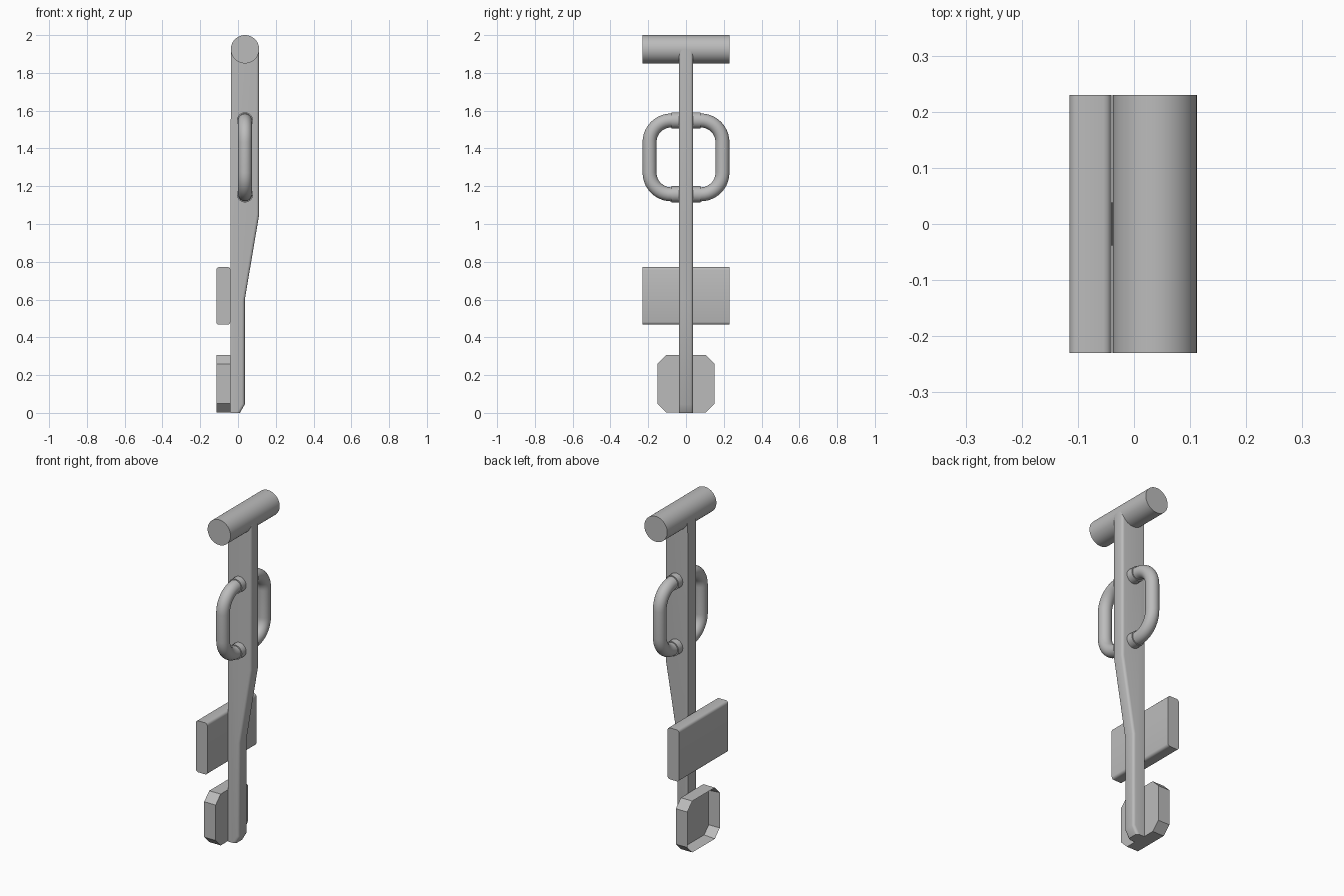
import bpy, bmesh, math
from mathutils import Vector

cube = bpy.data.objects.get("Cube")
if cube:
    bpy.data.objects.remove(cube, do_unlink=True)

grey = bpy.data.materials.new("grey")
grey.use_nodes = True
grey.diffuse_color = (0.5, 0.5, 0.5, 1)
grey.node_tree.nodes["Principled BSDF"].inputs["Base Color"].default_value = (0.5, 0.5, 0.5, 1)


def finish(name, bm, angle=35):
    """Turn a bmesh into a smooth shaded grey object."""
    bmesh.ops.recalc_face_normals(bm, faces=bm.faces)
    mesh = bpy.data.meshes.new(name)
    bm.to_mesh(mesh)
    bm.free()
    obj = bpy.data.objects.new(name, mesh)
    bpy.context.collection.objects.link(obj)
    mesh.materials.append(grey)
    bpy.ops.object.select_all(action='DESELECT')
    obj.select_set(True)
    bpy.context.view_layer.objects.active = obj
    bpy.ops.object.shade_smooth_by_angle(angle=math.radians(angle))
    return obj


def prism(points, offset):
    """Extrude a closed outline of 3D points along an offset."""
    bm = bmesh.new()
    face = bm.faces.new([bm.verts.new(p) for p in points])
    ext = bmesh.ops.extrude_face_region(bm, geom=[face])
    bmesh.ops.translate(bm, vec=offset,
                        verts=[v for v in ext["geom"] if isinstance(v, bmesh.types.BMVert)])
    bmesh.ops.recalc_face_normals(bm, faces=bm.faces)
    return bm


def tube(name, path, radius, sides=24):
    """Sweep a circle along a path lying in a plane of constant x."""
    bm = bmesh.new()
    rings = []
    for i, p in enumerate(path):
        t = (path[min(i + 1, len(path) - 1)] - path[max(i - 1, 0)]).normalized()
        u = Vector((1, 0, 0))
        w = t.cross(u)
        rings.append([bm.verts.new(p + radius * (math.cos(a) * u + math.sin(a) * w))
                      for a in (2 * math.pi * k / sides for k in range(sides))])
    for r, s in zip(rings, rings[1:]):
        for k in range(sides):
            bm.faces.new((r[k], r[(k + 1) % sides], s[(k + 1) % sides], s[k]))
    bm.faces.new(rings[0])
    bm.faces.new(rings[-1])
    return finish(name, bm)


AX = 0.037        # axis shared by the crossbar and handles
HALF = 0.23       # half width of the crossbar

# Tapered post, softened along the +x edges
outline = [(-0.04, 0), (0.01, 0), (0.036, 0.045), (0.036, 0.6),
           (0.112, 1.05), (0.112, 1.925), (-0.038, 1.925)]
bm = prism([(x, -0.038, z) for x, z in outline], (0, 0.076, 0))
soft = []
for e in bm.edges:
    a, b = (v.co for v in e.verts)
    if abs(a.y - b.y) < 1e-5 and abs(a.z - b.z) > 0.01 and min(a.x, b.x) > 0:
        soft.append(e)
bmesh.ops.bevel(bm, geom=soft, offset=0.015, segments=3, profile=0.5, affect='EDGES')
finish("post", bm)

# Crossbar on top
tube("crossbar", [Vector((AX, y, 1.925)) for y in (-HALF, HALF)], 0.075, 48)

# Looped handles with a collar at each end
Z_LOW, Z_HIGH, Y_OUT, BEND = 1.157, 1.548, 0.193, 0.115
for side, word in ((-1, "front"), (1, "back")):
    path = [Vector((AX, side * 0.03, Z_LOW))]
    for zc, start in ((Z_LOW + BEND, -90), (Z_HIGH - BEND, 0)):
        for k in range(11):
            a = math.radians(start + 9 * k)
            path.append(Vector((AX, side * (Y_OUT - BEND + BEND * math.cos(a)),
                                zc + BEND * math.sin(a))))
    path.append(Vector((AX, side * 0.03, Z_HIGH)))
    tube(word + "_handle", path, 0.037)
    for z, level in ((Z_LOW, "lower"), (Z_HIGH, "upper")):
        tube(f"{word}_{level}_collar",
             [Vector((AX, side * y, z)) for y in (0.03, 0.078)], 0.043)

# Upper pad with rounded long edges
bm = prism([(x, -HALF, z) for x, z in
            ((-0.115, 0.467), (-0.04, 0.467), (-0.04, 0.772), (-0.115, 0.772))],
           (0, 2 * HALF, 0))
long_edges = [e for e in bm.edges if abs(e.verts[0].co.y - e.verts[1].co.y) > 0.1]
bmesh.ops.bevel(bm, geom=long_edges, offset=0.015, segments=3, profile=0.5, affect='EDGES')
finish("upper_pad", bm)

# Lower tray with cut corners, open towards -x
H, C, ZC = 0.152, 0.047, 0.154
corners = [(-H, -H + C), (-H + C, -H), (H - C, -H), (H, -H + C),
           (H, H - C), (H - C, H), (-H + C, H), (-H, H - C)]
bm = prism([(-0.04, y, ZC + z) for y, z in corners], (-0.075, 0, 0))
rim = [f for f in bm.faces if all(v.co.x < -0.11 for v in f.verts)]
bmesh.ops.inset_region(bm, faces=rim, thickness=0.007)
bmesh.ops.translate(bm, vec=(0.068, 0, 0), verts=rim[0].verts)
finish("lower_tray", bm, 30)
